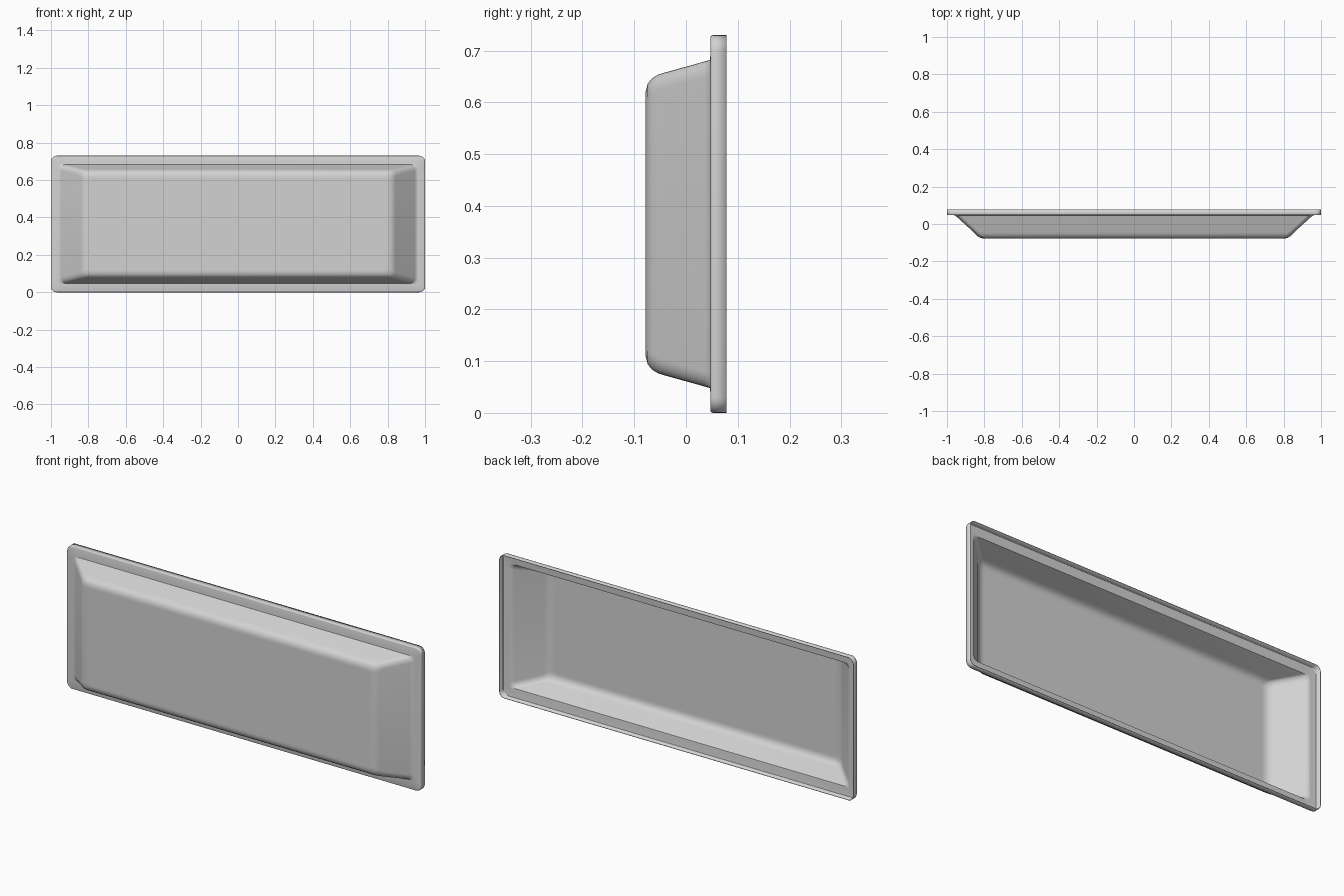
import bpy, bmesh, math

cube = bpy.data.objects.get("Cube")
if cube:
    bpy.data.objects.remove(cube, do_unlink=True)

HEIGHT = 0.73

# Single grey finish
grey = bpy.data.materials.new("plain_grey")
grey.use_nodes = True
grey.diffuse_color = (0.65, 0.65, 0.65, 1)
grey.node_tree.nodes["Principled BSDF"].inputs["Base Color"].default_value = (0.65, 0.65, 0.65, 1)


def rounded_ring(bm, half_x, half_z, y, radius, steps=6):
    """Rounded rectangle of vertices in the XZ plane."""
    ring = []
    for corner, (sx, sz) in enumerate([(1, 1), (-1, 1), (-1, -1), (1, -1)]):
        for i in range(steps + 1):
            a = math.pi / 2 * (corner + i / steps)
            x = sx * (half_x - radius) + radius * math.cos(a)
            z = sz * (half_z - radius) + radius * math.sin(a)
            ring.append(bm.verts.new((x, y, z + HEIGHT / 2)))
    return ring


# Rings from the rear lip, over the flange and down the pan walls:
# half width, half height, depth, corner radius
sections = [
    (1.0, 0.365, 0.078, 0.03),
    (1.0, 0.365, 0.052, 0.03),
    (0.998, 0.363, 0.048, 0.03),
    (0.995, 0.360, 0.047, 0.03),
    (0.965, 0.325, 0.047, 0.03),
    (0.955, 0.317, 0.046, 0.03),
    (0.945, 0.314, 0.036, 0.03),
    (0.858, 0.292, -0.043, 0.03),
    (0.846, 0.288, -0.055, 0.03),
    (0.835, 0.281, -0.066, 0.03),
    (0.822, 0.271, -0.074, 0.025),
    (0.803, 0.256, -0.078, 0.02),
    (0.79, 0.245, -0.078, 0.02),
]

# Tray shell
bm = bmesh.new()
rings = [rounded_ring(bm, *s) for s in sections]
for outer, inner in zip(rings, rings[1:]):
    n = len(outer)
    for k in range(n):
        j = (k + 1) % n
        bm.faces.new((outer[k], outer[j], inner[j], inner[k]))
bm.faces.new(rings[-1])
mesh = bpy.data.meshes.new("tray_shell")
bm.to_mesh(mesh)
bm.free()
mesh.materials.append(grey)
tray = bpy.data.objects.new("tray_shell", mesh)
bpy.context.collection.objects.link(tray)

# Thin sheet wall, hollow at the rear
sheet = tray.modifiers.new("sheet_thickness", "SOLIDIFY")
sheet.thickness = 0.003
sheet.offset = -1

bpy.ops.object.select_all(action="DESELECT")
tray.select_set(True)
bpy.context.view_layer.objects.active = tray
bpy.ops.object.shade_smooth_by_angle(angle=math.radians(50))
